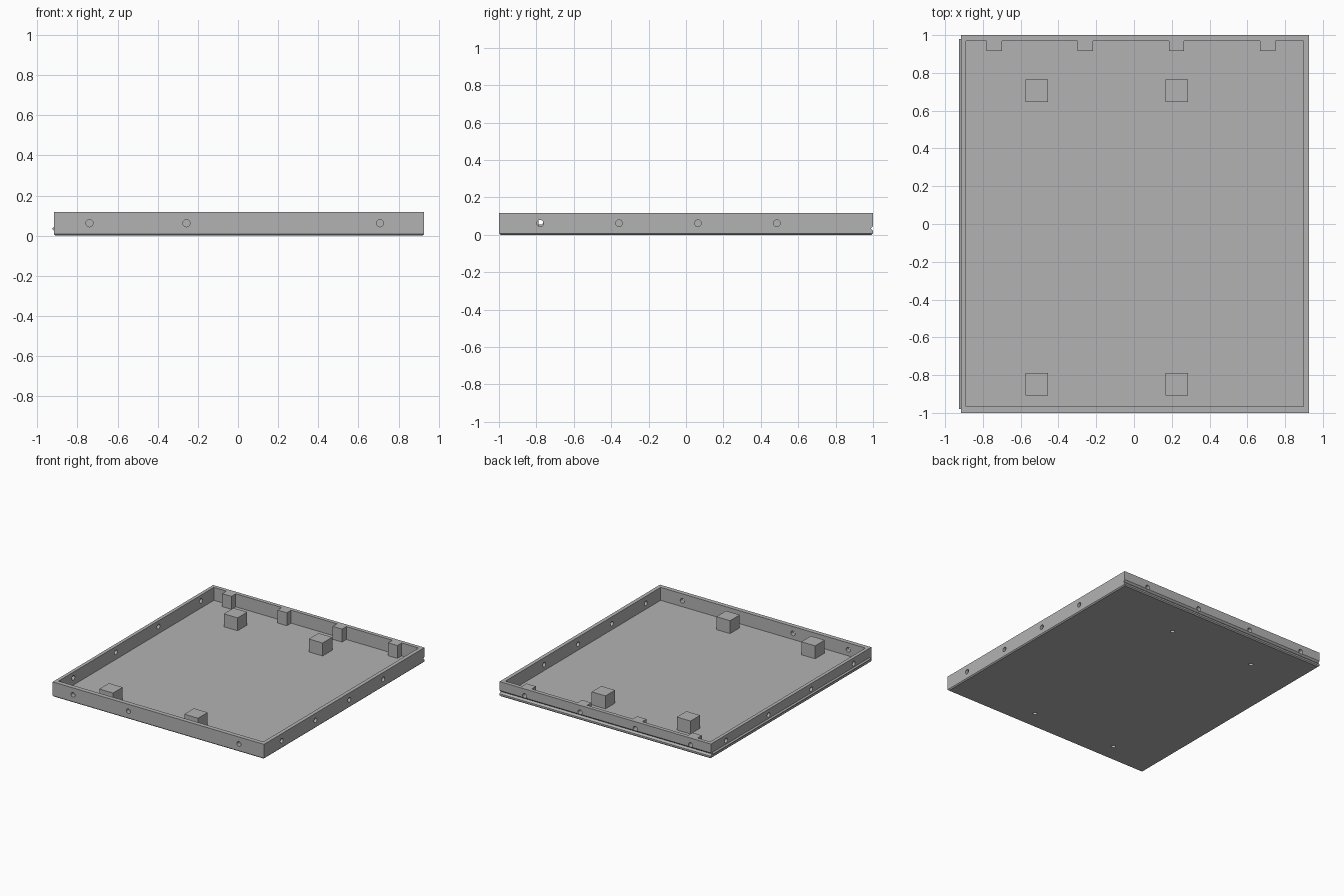
import bpy, bmesh, math
from mathutils import Matrix, Vector

cube = bpy.data.objects.get("Cube")
if cube:
    bpy.data.objects.remove(cube, do_unlink=True)

grey = bpy.data.materials.new("plain grey")
grey.use_nodes = True
grey.diffuse_color = (0.45, 0.45, 0.45, 1)
grey.node_tree.nodes["Principled BSDF"].inputs["Base Color"].default_value = (0.45, 0.45, 0.45, 1)

TOP, FLOOR = 0.117, 0.015
LEFT, RIGHT, FRONT, BACK = -0.917, 0.927, -1.0, 1.0
HOLE_Z, HOLE_R = 0.062, 0.018


def finish(bm, name):
    bmesh.ops.recalc_face_normals(bm, faces=bm.faces)
    mesh = bpy.data.meshes.new(name)
    bm.to_mesh(mesh)
    bm.free()
    mesh.materials.append(grey)
    ob = bpy.data.objects.new(name, mesh)
    bpy.context.collection.objects.link(ob)
    return ob


def box(name, x0, x1, y0, y1, z0, z1, chamfer=0):
    bm = bmesh.new()
    size = Vector((x1 - x0, y1 - y0, z1 - z0))
    centre = Vector((x0 + x1, y0 + y1, z0 + z1)) / 2
    bmesh.ops.create_cube(bm, size=1, matrix=Matrix.Translation(centre) @ Matrix.Diagonal(size).to_4x4())
    if chamfer:
        low = [e for e in bm.edges if all(v.co.z < z0 + 1e-4 for v in e.verts)]
        bmesh.ops.bevel(bm, geom=low, offset=chamfer, segments=1, affect='EDGES')
    return finish(bm, name)


def rod(name, start, end, radius, sides=24):
    bm = bmesh.new()
    a, b = Vector(start), Vector(end)
    turn = (b - a).to_track_quat('Z', 'Y').to_matrix().to_4x4()
    bmesh.ops.create_cone(bm, cap_ends=True, segments=sides, radius1=radius, radius2=radius,
                          depth=(b - a).length, matrix=Matrix.Translation((a + b) / 2) @ turn)
    return finish(bm, name)


def combine(target, part, operation):
    """Apply one boolean and remove the helper."""
    part.hide_render = True
    mod = target.modifiers.new("combine", 'BOOLEAN')
    mod.operation, mod.solver, mod.object = operation, 'EXACT', part
    bpy.context.view_layer.update()
    evaluated = target.evaluated_get(bpy.context.evaluated_depsgraph_get())
    mesh = bpy.data.meshes.new_from_object(evaluated)
    target.modifiers.clear()
    target.data = mesh
    bpy.data.objects.remove(part, do_unlink=True)


# Open tray with a chamfered bottom edge
tray = box("tray", LEFT, RIGHT, FRONT, BACK, 0, TOP, chamfer=0.008)
combine(tray, box("cavity", -0.89, 0.897, -0.965, 0.97, FLOOR, 0.2), 'DIFFERENCE')

# Tabs inside the back wall, flush with the rim
tab_x = [-0.74, -0.257, 0.225, 0.708]
for x in tab_x:
    combine(tray, box("back_tab", x - 0.041, x + 0.041, 0.917, 0.98, 0.01, TOP), 'UNION')

# Fastener holes: blind at the back, through the other walls
for x in tab_x:
    combine(tray, rod("hole", (x, 0.94, HOLE_Z), (x, 1.1, HOLE_Z), HOLE_R), 'DIFFERENCE')
    if x != 0.225:
        combine(tray, rod("hole", (x, -1.1, HOLE_Z), (x, -0.94, HOLE_Z), HOLE_R), 'DIFFERENCE')
for i in range(4):
    y = -0.78 + 0.422 * i
    combine(tray, rod("hole", (0.87, y, HOLE_Z), (1, y, HOLE_Z), HOLE_R), 'DIFFERENCE')
    y = -0.78 + 0.53 * i
    combine(tray, rod("hole", (-1, y, 0.072), (-0.86, y, 0.072), HOLE_R), 'DIFFERENCE')

# V groove along the back wall
combine(tray, rod("groove", (-1.1, BACK, 0.034), (1.1, BACK, 0.034), 0.013, sides=4), 'DIFFERENCE')

# Triangular ridge along the wall at -x
bm = bmesh.new()
profile = [(LEFT + 0.003, 0.021), (-0.927, 0.034), (LEFT + 0.003, 0.047)]
face = bm.faces.new([bm.verts.new((x, -0.98, z)) for x, z in profile])
side = bmesh.ops.extrude_face_region(bm, geom=[face])
bmesh.ops.translate(bm, vec=(0, 1.96, 0), verts=[g for g in side["geom"] if isinstance(g, bmesh.types.BMVert)])
finish(bm, "side_ridge")

# Mounting blocks with screw holes opening through the underside
for x in (-0.515, 0.227):
    for y in (-0.848, 0.705):
        block = box("mounting_block", x - 0.06, x + 0.06, y - 0.06, y + 0.06, 0.01, TOP)
        for part in (block, tray):
            combine(part, rod("screw_hole", (x, y, -0.05), (x, y, 0.08), 0.016), 'DIFFERENCE')
